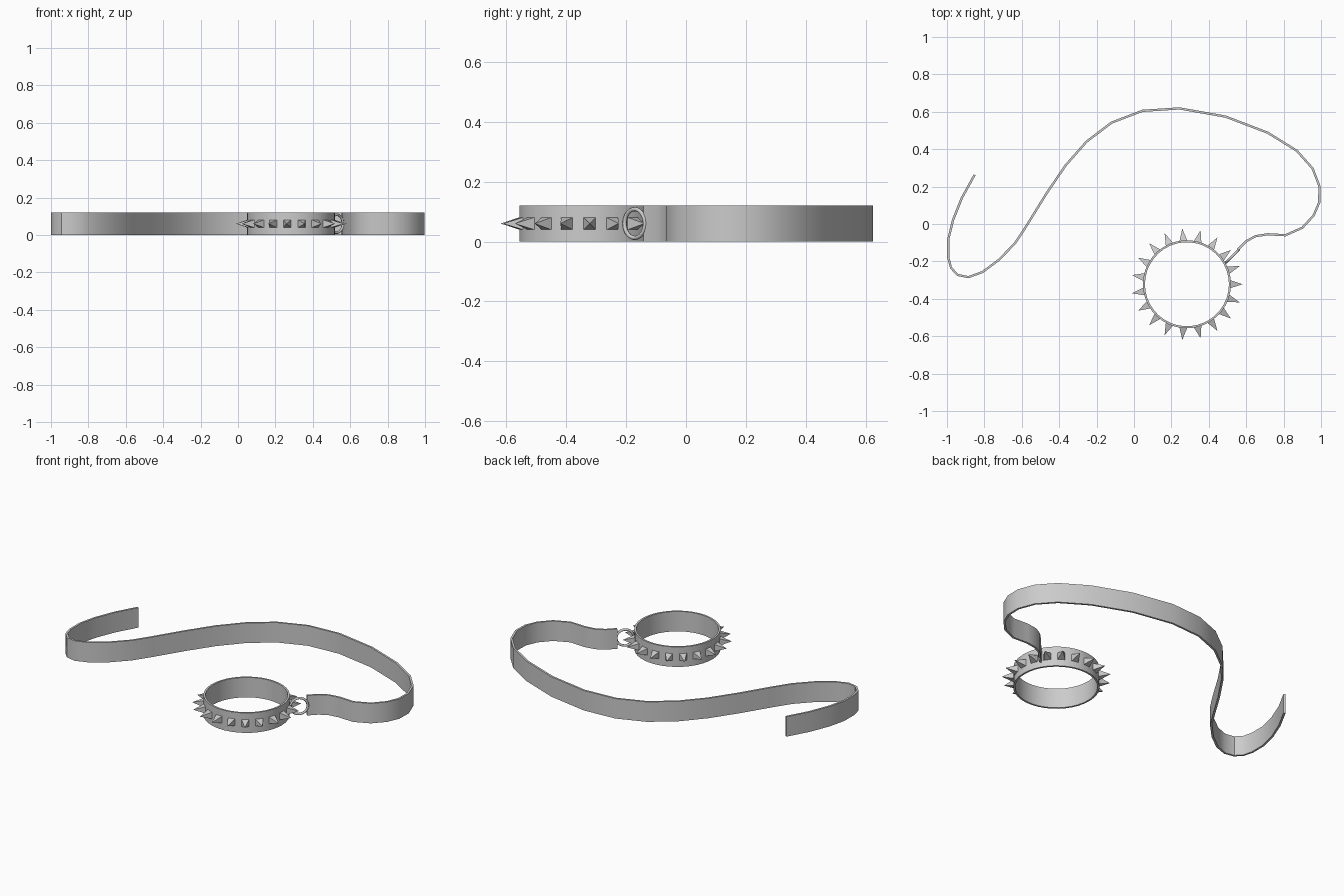
import bpy, bmesh, math
from mathutils import Vector, Matrix

if "Cube" in bpy.data.objects:
    bpy.data.objects.remove(bpy.data.objects["Cube"])

HEIGHT = 0.12
CENTRE = Vector((0.283, -0.322, 0.0))


def make_object(name, bm, smooth=True):
    bmesh.ops.recalc_face_normals(bm, faces=bm.faces)
    mesh = bpy.data.meshes.new(name)
    bm.to_mesh(mesh)
    bm.free()
    ob = bpy.data.objects.new(name, mesh)
    bpy.context.collection.objects.link(ob)
    if smooth:
        bpy.ops.object.select_all(action='DESELECT')
        ob.select_set(True)
        bpy.context.view_layer.objects.active = ob
        bpy.ops.object.shade_smooth_by_angle(angle=math.radians(35))
    return ob


def strap(name, path, thick, closed=False):
    """Upright band of rectangular section following a flat path."""
    pts = [Vector(p) for p in path]
    n = len(pts)
    bm = bmesh.new()
    rows = []
    for i, p in enumerate(pts):
        prev = pts[(i - 1) % n] if closed or i > 0 else p
        nxt = pts[(i + 1) % n] if closed or i < n - 1 else p
        t = (nxt - prev).normalized()
        side = Vector((-t.y, t.x)) * thick / 2
        rows.append([bm.verts.new((q.x, q.y, z)) for q, z in
                     ((p + side, 0), (p + side, HEIGHT), (p - side, HEIGHT), (p - side, 0))])
    for i in range(n if closed else n - 1):
        a, b = rows[i], rows[(i + 1) % n]
        for k in range(4):
            m = (k + 1) % 4
            bm.faces.new((a[k], a[m], b[m], b[k]))
    if not closed:
        bm.faces.new(rows[0])
        bm.faces.new(rows[-1])
    return make_object(name, bm)


# Collar band
SIDES = 38
circle = [(CENTRE.x + 0.230 * math.cos(2 * math.pi * i / SIDES),
           CENTRE.y + 0.230 * math.sin(2 * math.pi * i / SIDES)) for i in range(SIDES)]
strap("collar_band", circle, 0.011, closed=True)

# Pyramid spikes around the collar
bm = bmesh.new()
SPIKES = 19
for i in range(SPIKES):
    m = (Matrix.Translation(CENTRE + Vector((0, 0, HEIGHT / 2)))
         @ Matrix.Rotation(2 * math.pi * i / SPIKES, 4, 'Z'))
    h = 0.0215
    base = [bm.verts.new(m @ Vector((0.231, y, z)))
            for y, z in ((-h, -h), (h, -h), (h, h), (-h, h))]
    tip = bm.verts.new(m @ Vector((0.298, 0, 0)))
    bm.faces.new(base)
    for k in range(4):
        bm.faces.new((base[k], base[(k + 1) % 4], tip))
make_object("collar_spikes", bm, smooth=False)

# Ring joining collar and leash
bpy.ops.mesh.primitive_torus_add(
    major_segments=28, minor_segments=8, major_radius=0.048, minor_radius=0.007,
    location=(0.527, -0.171, HEIGHT / 2),
    rotation=(math.pi / 2, 0, math.radians(45)))
ring = bpy.context.object
ring.name = "leash_ring"
bpy.ops.object.shade_smooth_by_angle(angle=math.radians(60))

# Winding leash
leash_path = [
    (0.555, -0.137), (0.60, -0.092), (0.65, -0.065), (0.715, -0.055), (0.81, -0.060),
    (0.90, -0.020), (0.96, 0.045), (0.99, 0.115), (0.992, 0.20), (0.955, 0.297),
    (0.87, 0.392), (0.715, 0.488), (0.49, 0.574), (0.243, 0.618), (0.045, 0.605),
    (-0.12, 0.542), (-0.254, 0.44), (-0.366, 0.313), (-0.468, 0.163), (-0.575, -0.01),
    (-0.634, -0.10), (-0.72, -0.19), (-0.81, -0.257), (-0.885, -0.284), (-0.942, -0.273),
    (-0.978, -0.235), (-0.993, -0.18), (-0.993, -0.083), (-0.968, 0.02), (-0.92, 0.14),
    (-0.852, 0.263)]
strap("leash_strap", leash_path, 0.012)
